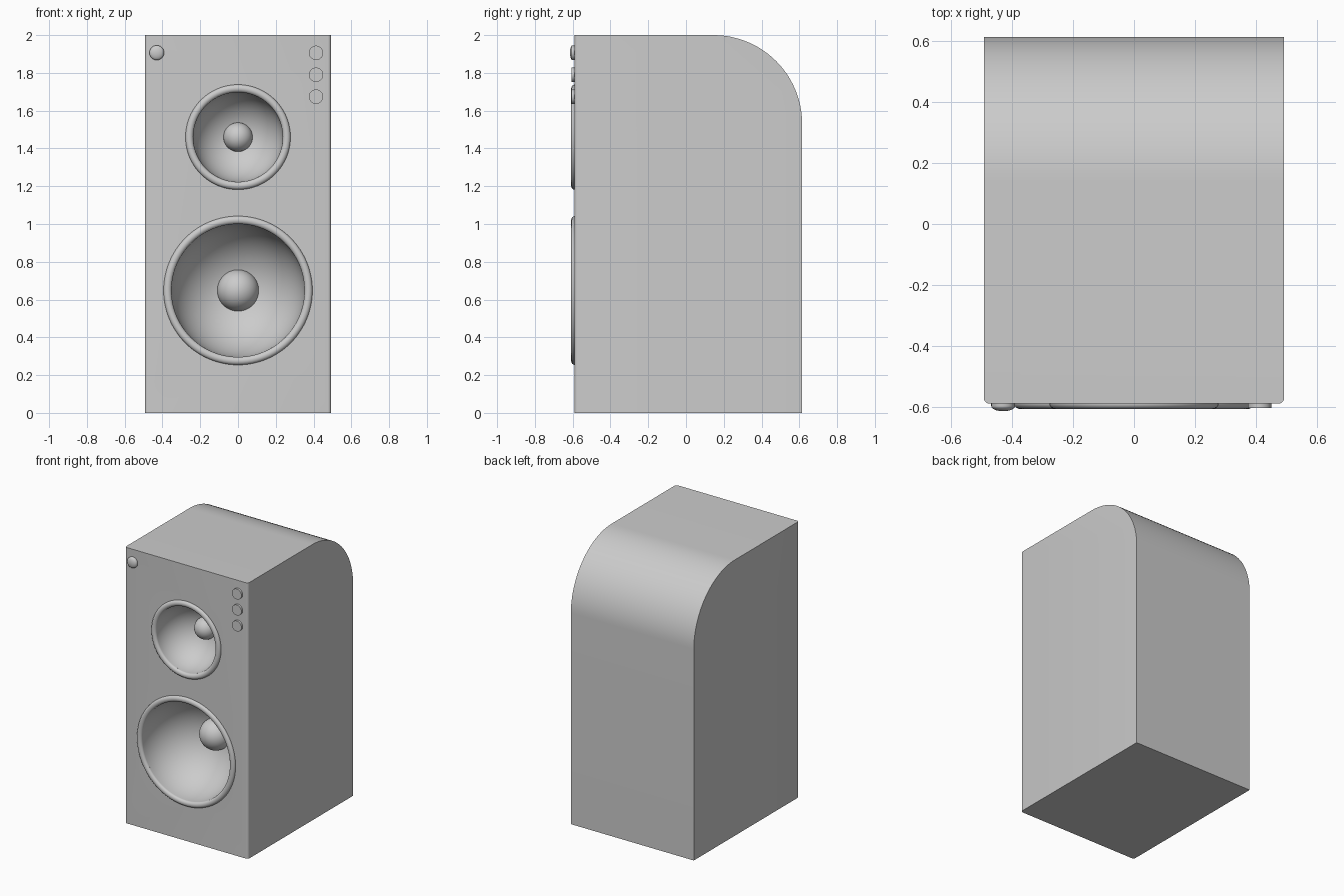
import bpy, bmesh, math
from mathutils import Matrix

if "Cube" in bpy.data.objects:
    bpy.data.objects.remove(bpy.data.objects["Cube"], do_unlink=True)

grey = bpy.data.materials.new("light_grey")
grey.use_nodes = True
colour = (0.6, 0.6, 0.6, 1)
grey.diffuse_color = colour
grey.node_tree.nodes["Principled BSDF"].inputs["Base Color"].default_value = colour

HALF_W, FRONT, BACK, TOP = 0.493, -0.59, 0.615, 2.0
FACE_FRONT = Matrix.Rotation(math.pi / 2, 4, 'X')    # local z becomes -y


def finish(name, bm, angle=35):
    bmesh.ops.recalc_face_normals(bm, faces=bm.faces)
    mesh = bpy.data.meshes.new(name)
    bm.to_mesh(mesh)
    bm.free()
    mesh.materials.append(grey)
    obj = bpy.data.objects.new(name, mesh)
    bpy.context.collection.objects.link(obj)
    smooth(obj, angle)
    return obj


def smooth(obj, angle=35):
    bpy.ops.object.select_all(action='DESELECT')
    obj.select_set(True)
    bpy.context.view_layer.objects.active = obj
    bpy.ops.object.shade_smooth_by_angle(angle=math.radians(angle))


def lathe(name, profile, x, z, closed=False, steps=64):
    """Spin (radius, forward) points about an axis that faces the front."""
    bm = bmesh.new()
    verts = [bm.verts.new((r, 0, h)) for r, h in profile]
    pairs = list(zip(verts, verts[1:] + verts[:1] if closed else verts[1:]))
    edges = [bm.edges.new(p) for p in pairs]
    bmesh.ops.spin(bm, geom=verts + edges, axis=(0, 0, 1), cent=(0, 0, 0),
                   angle=2 * math.pi, steps=steps)
    bmesh.ops.remove_doubles(bm, verts=bm.verts, dist=0.0001)
    bm.transform(Matrix.Translation((x, FRONT, z)) @ FACE_FRONT)
    return finish(name, bm)


def ball(name, radius, x, y, z, segments=64):
    bm = bmesh.new()
    bmesh.ops.create_uvsphere(bm, u_segments=segments, v_segments=segments // 2, radius=radius)
    bm.transform(Matrix.Translation((x, y, z)) @ FACE_FRONT)
    return finish(name, bm)


# Cabinet: side profile with a big rounded top back edge, swept across the width
R = 0.47
profile = [(FRONT, 0), (BACK, 0)]
for i in range(25):
    a = math.pi / 2 * i / 24
    profile.append((BACK - R + R * math.cos(a), TOP - R + R * math.sin(a)))
profile.append((FRONT, TOP))
bm = bmesh.new()
side = bm.faces.new([bm.verts.new((-HALF_W, y, z)) for y, z in profile])
swept = bmesh.ops.extrude_face_region(bm, geom=[side])["geom"]
bmesh.ops.translate(bm, vec=(2 * HALF_W, 0, 0),
                    verts=[v for v in swept if isinstance(v, bmesh.types.BMVert)])
uprights = [e for e in bm.edges if all(abs(v.co.y - FRONT) < 0.001 for v in e.verts)
            and abs(e.verts[0].co.z - e.verts[1].co.z) > 1]
bmesh.ops.bevel(bm, geom=uprights, offset=0.018, segments=5, profile=0.5, affect='EDGES')
cabinet = finish("cabinet", bm)

# Drivers: round bowl cut into the cabinet, rounded rim and centre dome
drivers = [("tweeter", 1.46, 0.237, 0.278, 0.077), ("woofer", 0.648, 0.352, 0.394, 0.11)]
for name, z, inner, outer, dome in drivers:
    cutter = ball(name + "_cutter", inner, 0, FRONT - 0.001, z, 96)
    cutter.hide_render = True
    mod = cabinet.modifiers.new(name + "_bowl", 'BOOLEAN')
    mod.operation, mod.solver, mod.object = 'DIFFERENCE', 'EXACT', cutter
    bpy.ops.object.select_all(action='DESELECT')
    cabinet.select_set(True)
    bpy.context.view_layer.objects.active = cabinet
    bpy.ops.object.modifier_apply(modifier=mod.name)
    bpy.data.objects.remove(cutter, do_unlink=True)

    mid, half = (inner + outer) / 2, (outer - inner) / 2
    ring = [(mid + half * math.cos(t), 0.018 * math.sin(t))
            for t in (2 * math.pi * i / 16 for i in range(16))]
    lathe(name + "_rim", ring, 0, z, closed=True, steps=96)
    ball(name + "_dome", dome, 0, FRONT + inner - 0.015, z, 48)
smooth(cabinet)

# Rounded knob at the top right
knob = [(0.039, -0.005), (0.039, 0.008)]
knob += [(0.039 * math.cos(t), 0.008 + 0.017 * math.sin(t))
         for t in (math.pi / 2 * i / 8 for i in range(1, 8))] + [(0, 0.025)]
lathe("knob", knob, -0.43, 1.907, steps=48)

# Three flat buttons at the top left
for i in range(3):
    lathe(f"button_{i + 1}", [(0.038, -0.005), (0.038, 0.015), (0, 0.015)],
          0.413, 1.906 - 0.116 * i, steps=48)
